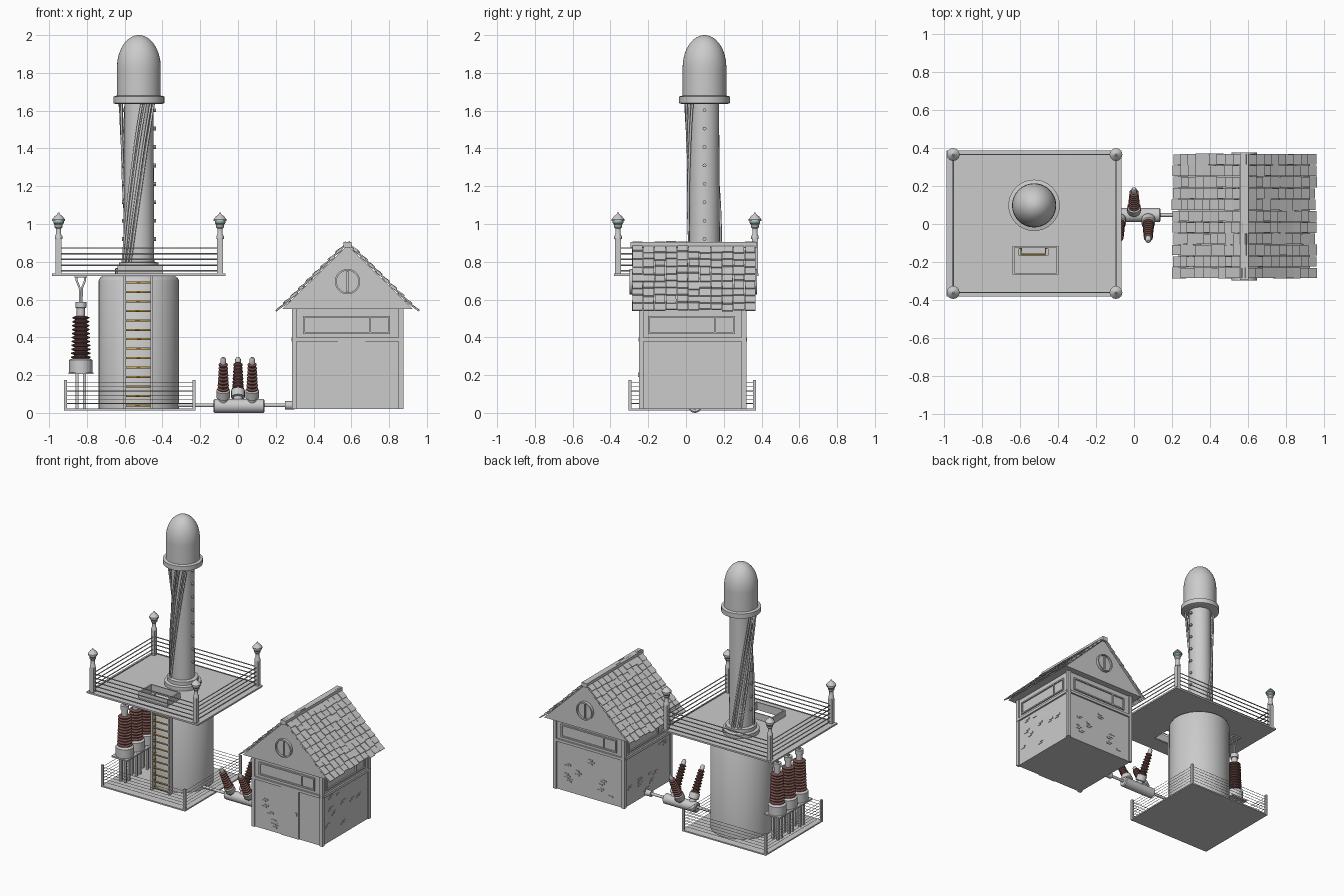
import bpy, bmesh, math, random
from mathutils import Vector, Matrix

if "Cube" in bpy.data.objects:
    bpy.data.objects.remove(bpy.data.objects["Cube"])
random.seed(4)

def material(name, c):
    m = bpy.data.materials.new(name)
    m.diffuse_color = (*c, 1)
    m.use_nodes = True
    m.node_tree.nodes["Principled BSDF"].inputs["Base Color"].default_value = m.diffuse_color
    return m
ORANGE = material("amber_metal", (0.75, 0.45, 0.08))
RED = material("dark_porcelain", (0.20, 0.09, 0.08))
TEAL = material("lamp_glass", (0.30, 0.50, 0.48))

def finish(name, bm, mat=None, smooth=False):
    bmesh.ops.recalc_face_normals(bm, faces=bm.faces[:])
    me = bpy.data.meshes.new(name)
    bm.to_mesh(me)
    bm.free()
    if smooth:
        me.shade_smooth()
        me.set_sharp_from_angle(angle=math.radians(35))
    ob = bpy.data.objects.new(name, me)
    bpy.context.collection.objects.link(ob)
    if mat:
        me.materials.append(mat)
    return ob

def add_box(bm, lo, hi, M=Matrix()):
    lo, hi = Vector(lo), Vector(hi)
    bmesh.ops.create_cube(bm, size=1, matrix=M @ Matrix.Translation((lo + hi) / 2) @ Matrix.Diagonal((*(hi - lo), 1)))

def box(name, lo, hi, mat=None):
    bm = bmesh.new()
    add_box(bm, lo, hi)
    return finish(name, bm, mat)

def lathe(name, prof, base, axis=(0, 0, 1), n=32, mat=None):
    """Revolve (radius, height) points around an axis starting at base."""
    bm = bmesh.new()
    R = Vector((0, 0, 1)).rotation_difference(Vector(axis)).to_matrix()
    rings = [[bm.verts.new(Vector(base) + R @ Vector((r * math.cos(2 * math.pi * i / n), r * math.sin(2 * math.pi * i / n), h)))
              for i in range(n)] for r, h in prof]
    for a, b in zip(rings, rings[1:]):
        for i in range(n):
            bm.faces.new((a[i], a[(i + 1) % n], b[(i + 1) % n], b[i]))
    bm.faces.new(rings[0])
    bm.faces.new(rings[-1])
    return finish(name, bm, mat, True)

def rod(name, p, q, r, n=16, mat=None):
    d = Vector(q) - Vector(p)
    return lathe(name, [(r, 0), (r, d.length)], p, d.normalized(), n, mat)

def tubes(name, paths, r, res=2, mat=None, cyclic=False):
    cu = bpy.data.curves.new(name, 'CURVE')
    cu.dimensions, cu.bevel_depth, cu.bevel_resolution, cu.use_fill_caps = '3D', r, res, True
    for pts in paths:
        s = cu.splines.new('POLY')
        s.points.add(len(pts) - 1)
        s.use_cyclic_u = cyclic
        for pt, co in zip(s.points, pts):
            pt.co = (*co, 1)
    ob = bpy.data.objects.new(name, cu)
    bpy.context.collection.objects.link(ob)
    if mat:
        cu.materials.append(mat)
    return ob

def ribs(n, h0, h1, r0, r1):
    out, s = [], (h1 - h0) / n
    for i in range(n):
        r, h = r0 + (r1 - r0) * i / n, h0 + i * s
        out += [(r * .68, h), (r, h + s * .35), (r, h + s * .6), (r * .68, h + s * .85)]
    return out

def corners(x0, x1, y0, y1, z):
    return [(x0, y0, z), (x1, y0, z), (x1, y1, z), (x0, y1, z)]

TX, TY = -0.525, 0.09

# Ground plate, tank and low wire fence
box("ground_plate", (-0.92, -0.305, 0.012), (-0.225, 0.37, 0.022))
lathe("tank", [(0.213, 0.02), (0.213, 0.70), (0.205, 0.715), (0.19, 0.725)], (TX, TY, 0), n=48)
bm = bmesh.new()
for x, y, z in corners(-0.913, -0.233, -0.297, 0.362, 0):
    add_box(bm, (x - .008, y - .008, 0.015), (x + .008, y + .008, 0.175))
finish("fence_posts", bm)
tubes("fence_wires", [corners(-0.913, -0.233, -0.297, 0.362, z) for z in (.05, .072, .094, .116, .138, .16)], 0.0018, 0, cyclic=True)

# Platform with open hatch
plat = box("platform", (-0.985, -0.382, 0.725), (-0.065, 0.385, 0.737))
cut = box("hatch_cutter", (-0.63, -0.262, 0.65), (-0.405, -0.12, 0.8))
cut.hide_render = cut.hide_viewport = True
mod = plat.modifiers.new("hatch_hole", 'BOOLEAN')
mod.operation, mod.object, mod.solver = 'DIFFERENCE', cut, 'EXACT'
bm = bmesh.new()
for lo, hi in (((-.638, -.265), (-.628, -.115)), ((-.407, -.265), (-.397, -.115)), ((-.628, -.265), (-.407, -.257)), ((-.628, -.123), (-.407, -.115))):
    add_box(bm, (*lo, 0.73), (*hi, 0.785))
finish("hatch_rim", bm)

# Platform railing and lamp posts
R = corners(-0.95, -0.095, -0.36, 0.365, 0)
tubes("platform_rails", [[(x, y, z) for x, y, _ in R] for z in (.752, .782, .813, .843, .873)], 0.004, 1, cyclic=True)
for x, y, z in R:
    box("lamp_post", (x - .015, y - .015, 0.735), (x + .015, y + .015, 0.92))
    lathe("lamp_neck", [(.02, .92), (.02, .935), (.014, .945), (.014, .975), (.022, .985), (.022, .995)], (x, y, 0), n=12)
    lathe("lamp_glass", [(.02, .995), (.028, 1.005), (.028, 1.018)], (x, y, 0), n=12, mat=TEAL)
    lathe("lamp_cap", [(.034, 1.016), (.034, 1.024), (.02, 1.042), (.008, 1.05), (.004, 1.06)], (x, y, 0), n=12)

# Ladder with amber rungs
for x in (-0.60, -0.457):
    box("ladder_rail", (x - .007, -.165, 0.02), (x + .007, -.13, 0.725))
tubes("ladder_rungs", [[(-.595, -.125, z), (-.595, -.16, z), (-.462, -.16, z), (-.462, -.125, z)] for z in [.04 + .05 * i for i in range(14)]], 0.006, 1, ORANGE)

# Column, studs, dome
lathe("column_base", [(.125, .735), (.125, .765), (.105, .77), (.105, .795), (.08, .80)], (TX, TY + .008, 0))
lathe("column", [(.082, .74), (.077, 1.66)], (TX, TY + .008, 0))
lathe("dome", [(.12, 1.635), (.135, 1.64), (.135, 1.675), (.116, 1.68), (.116, 1.82)] +
      [(.116 * math.cos(a), 1.83 + .17 * math.sin(a)) for a in [math.radians(d) for d in (0, 12, 24, 36, 48, 60, 70, 80, 87)]], (TX, TY + .008, 0), n=40)
for i in range(8):
    z = .92 + .0975 * i
    rod("column_stud", (TX - .09, TY + .008, z), (TX + .09, TY + .008, z), .01, 8)

# Cables twisting up the column in two bundles
paths = []
for start in (195, 80):
    for off in (0, 12, 30, 42):
        p = []
        for i in range(25):
            t = i / 24
            a = math.radians(start + off + 85 * t)
            r = .086 + .016 * max(0, (t - .6) / .4) ** 1.5 + .02 * max(0, .15 - t)
            p.append((TX + r * math.cos(a), TY + .008 + r * math.sin(a), .78 + .87 * t))
        paths.append(p)
tubes("column_cables", paths, 0.007, 1)

# Tall insulators beside the tank
for y in (-0.15, -0.02, 0.11):
    bm = bmesh.new()
    for sx in (-1, 1):
        for sy in (-1, 1):
            add_box(bm, (-.832 + sx * .02 - .008, y + sy * .02 - .008, .02), (-.832 + sx * .02 + .008, y + sy * .02 + .008, .21))
    add_box(bm, (-.898, y - .064, .205), (-.766, y + .064, .215))
    finish("insulator_stand", bm)
    lathe("insulator_base", [(.062, .215), (.062, .28), (.045, .288)], (-.832, y, 0), n=24)
    lathe("insulator_stack", ribs(11, .285, .515, .052, .044), (-.832, y, 0), n=20, mat=RED)
    lathe("insulator_cap", [(.022, .51), (.022, .555), (.029, .557), (.029, .588)], (-.832, y, 0), n=16)
    tubes("insulator_leads", [[(-.832 + s * .004, y, .58), (-.832 + s * .006, y, .66), (-.832 + s * .022, y, .70), (-.832 + s * .022, y, .73)] for s in (-1, 1)], .006, 1)
box("lead_plate", (-.865, -.18, .716), (-.80, .14, .726))

# Ground pipe and transformer with angled bushings
PY = 0.047
rod("ground_pipe", (-.34, PY, .04), (.30, PY, .04), .010)
rod("pipe_coupling", (.25, PY, .04), (.30, PY, .04), .022)
lathe("transformer_tank", [(.03, 0), (.037, .006), (.037, .264), (.03, .27)], (-.13, PY, .037), (1, 0, 0), 24)
for x, s in ((-.078, -1), (0, 1), (.075, -1)):
    ax = Vector((0, s * .48, .88)).normalized()
    lathe("bushing_collar", [(.024, .0), (.024, .045), (.036, .048), (.036, .09), (.026, .095)], (x, PY, .04), ax, 16)
    lathe("bushing", ribs(8, .09, .255, .031, .023), (x, PY, .04), ax, 16, RED)
    lathe("bushing_tip", [(.015, .25), (.015, .278), (.008, .288)], (x, PY, .04), ax, 12)

# House walls, corner posts
HX, HY, HW, HD = 0.58, 0.035, 0.295, 0.285
box("house_walls", (HX - HW + .01, HY - HD + .01, .02), (HX + HW - .01, HY + HD - .01, .56))
bm = bmesh.new()
for sx in (-1, 1):
    for sy in (-1, 1):
        x, y = HX + sx * (HW - .0125), HY + sy * (HD - .0125)
        add_box(bm, (x - .0125, y - .0125, .02), (x + .0125, y + .0125, .555))
finish("corner_posts", bm)

# Window bands, ledges and raised bricks on all four walls
bt, bb = bmesh.new(), bmesh.new()
for k in range(4):
    d = (HD, HW)[k % 2] - .01
    M = Matrix.Translation((HX, HY, 0)) @ Matrix.Rotation(k * math.pi / 2, 4, 'Z')
    add_box(bt, (-.272, -d - .012, .378), (.272, -d, .398), M)
    for x0, x1, z0, z1 in ((-.235, .225, .418, .428), (-.235, .225, .504, .514), (-.235, -.225, .428, .504), (.215, .225, .428, .504), (.115, .123, .428, .504)):
        add_box(bt, (x0, -d - .009, z0), (x1, -d, z1), M)
    for i in range(9):
        x, z = random.uniform(-.24, .20), random.choice([.05 + .022 * j for j in range(14)])
        if k == 0 and -.08 < x < .12:
            continue
        for j in range(random.choice((1, 2, 2, 3))):
            xx = x + (j % 2) * .016
            add_box(bb, (xx, -d - .004, z + .014 * j), (xx + .034, -d, z + .014 * j + .012), M)
finish("window_frames", bt)
finish("raised_bricks", bb)
box("door", (.53, HY - HD + .004, .02), (.675, HY - HD + .02, .378))
box("door_handle", (.65, HY - HD - .003, .19), (.66, HY - HD + .01, .215))

# Gable roof body
bm = bmesh.new()
f = bm.faces.new([bm.verts.new(c) for c in ((.235, -.278, .55), (.925, -.278, .55), (HX, -.278, .887))])
g = bmesh.ops.extrude_face_region(bm, geom=[f])
bmesh.ops.translate(bm, vec=(0, .635, 0), verts=[v for v in g['geom'] if isinstance(v, bmesh.types.BMVert)])
finish("gable_roof", bm)
box("ridge_cap", (.558, -.295, .875), (.602, .375, .905))

# Overlapping shingles, slightly irregular
bm = bmesh.new()
slope = math.atan2(.337, .345)
for side in (-1, 1):
    for k in range(9):
        t = .035 + .055 * k
        for j in range(11):
            y = -.257 + .0597 * j
            tt = t + random.uniform(-.006, .01)
            w = random.uniform(.026, .0295)
            M = (Matrix.Translation((HX + side * tt * math.cos(slope), y, .902 - tt * math.sin(slope)))
                 @ Matrix.Rotation(side * (slope - math.radians(8) + random.uniform(-.04, .04)), 4, 'Y'))
            add_box(bm, (-.042, -w, -.004), (.042, w, .004), M)
finish("roof_shingles", bm)

# Round gable vent with a centre bar
for y, s in ((-.278, -1), (.357, 1)):
    lathe("gable_vent_ring", [(.058, 0), (.067, 0), (.067, .02), (.058, .02), (.058, .006)], (HX, y, .695), (0, s, 0), 32)
    box("gable_vent_bar", (HX - .005, y - .014, .64), (HX + .005, y + .014, .75))
